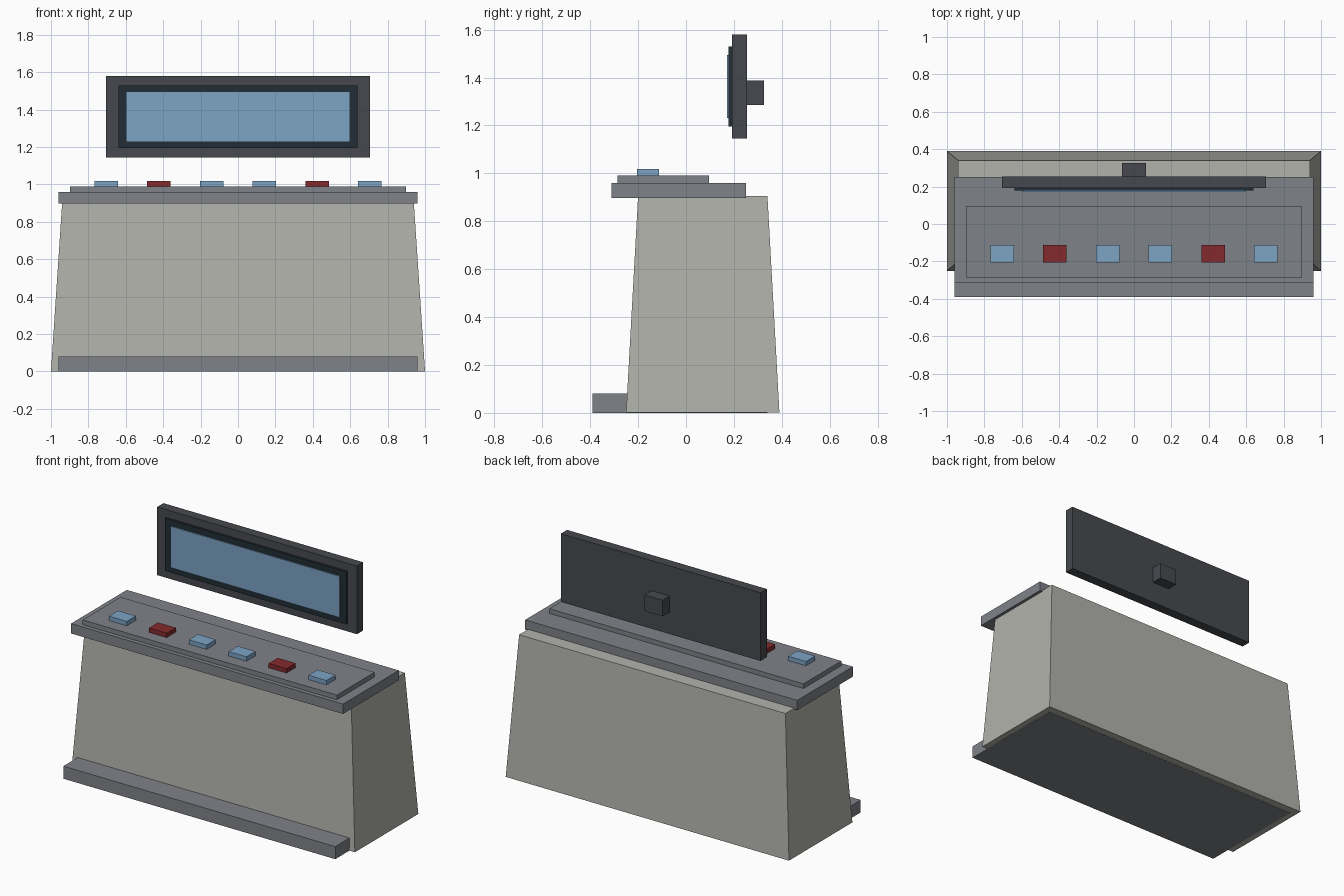
import bpy
import bmesh

if "Cube" in bpy.data.objects:
    bpy.data.objects.remove(bpy.data.objects["Cube"])


def material(name, r, g, b):
    """Flat colour given as 0-255 display values, stored as linear."""
    def lin(c):
        c /= 255
        return c / 12.92 if c <= 0.04045 else ((c + 0.055) / 1.055) ** 2.4
    m = bpy.data.materials.new(name)
    m.diffuse_color = (lin(r), lin(g), lin(b), 1)
    m.use_nodes = True
    m.node_tree.nodes["Principled BSDF"].inputs["Base Color"].default_value = m.diffuse_color
    return m


STONE = material("warm grey", 178, 178, 172)
STEEL = material("steel grey", 127, 130, 137)
FRAME = material("dark grey", 70, 73, 78)
BEZEL = material("near black blue", 34, 45, 54)
GLASS = material("light blue", 125, 163, 196)
RED = material("dark red", 132, 42, 45)


def box(name, x, y, z, mat, top_x=None, top_y=None):
    """Box from (min, max) ranges; optional other ranges for the top face."""
    bm = bmesh.new()
    bmesh.ops.create_cube(bm, size=1)
    for v in bm.verts:
        up = v.co.z > 0
        rx = top_x if up and top_x else x
        ry = top_y if up and top_y else y
        v.co = (rx[v.co.x > 0], ry[v.co.y > 0], z[up])
    mesh = bpy.data.meshes.new(name)
    bm.to_mesh(mesh)
    bm.free()
    mesh.materials.append(mat)
    obj = bpy.data.objects.new(name, mesh)
    bpy.context.collection.objects.link(obj)
    return obj


def sym(w):
    return (-w, w)


# Tapered desk body standing over a foot plinth
box("desk_body", sym(1.0), (-0.25, 0.39), (0.001, 0.905), STONE,
    top_x=sym(0.94), top_y=(-0.2, 0.34))
box("foot_plinth", sym(0.96), (-0.39, 0.34), (0, 0.08), STEEL)

# Overhanging worktop with a raised control panel
box("worktop", sym(0.96), (-0.312, 0.25), (0.897, 0.96), STEEL)
box("control_panel", sym(0.897), (-0.285, 0.097), (0.96, 0.99), STEEL)

# Row of six buttons, the second and fifth red
for i in range(6):
    cx = (i - 2.5) * 0.282
    box(f"button_{i + 1}", (cx - 0.063, cx + 0.063), (-0.205, -0.113),
        (0.99, 1.018), RED if i in (1, 4) else GLASS)

# Floating display: frame, bezel, glass and rear mount
box("display_frame", sym(0.705), (0.192, 0.255), (1.145, 1.58), FRAME)
box("display_bezel", sym(0.64), (0.178, 0.192), (1.195, 1.53), BEZEL)
box("display_glass", sym(0.597), (0.171, 0.178), (1.23, 1.493), GLASS)
box("rear_mount", sym(0.063), (0.255, 0.326), (1.285, 1.388), FRAME)
